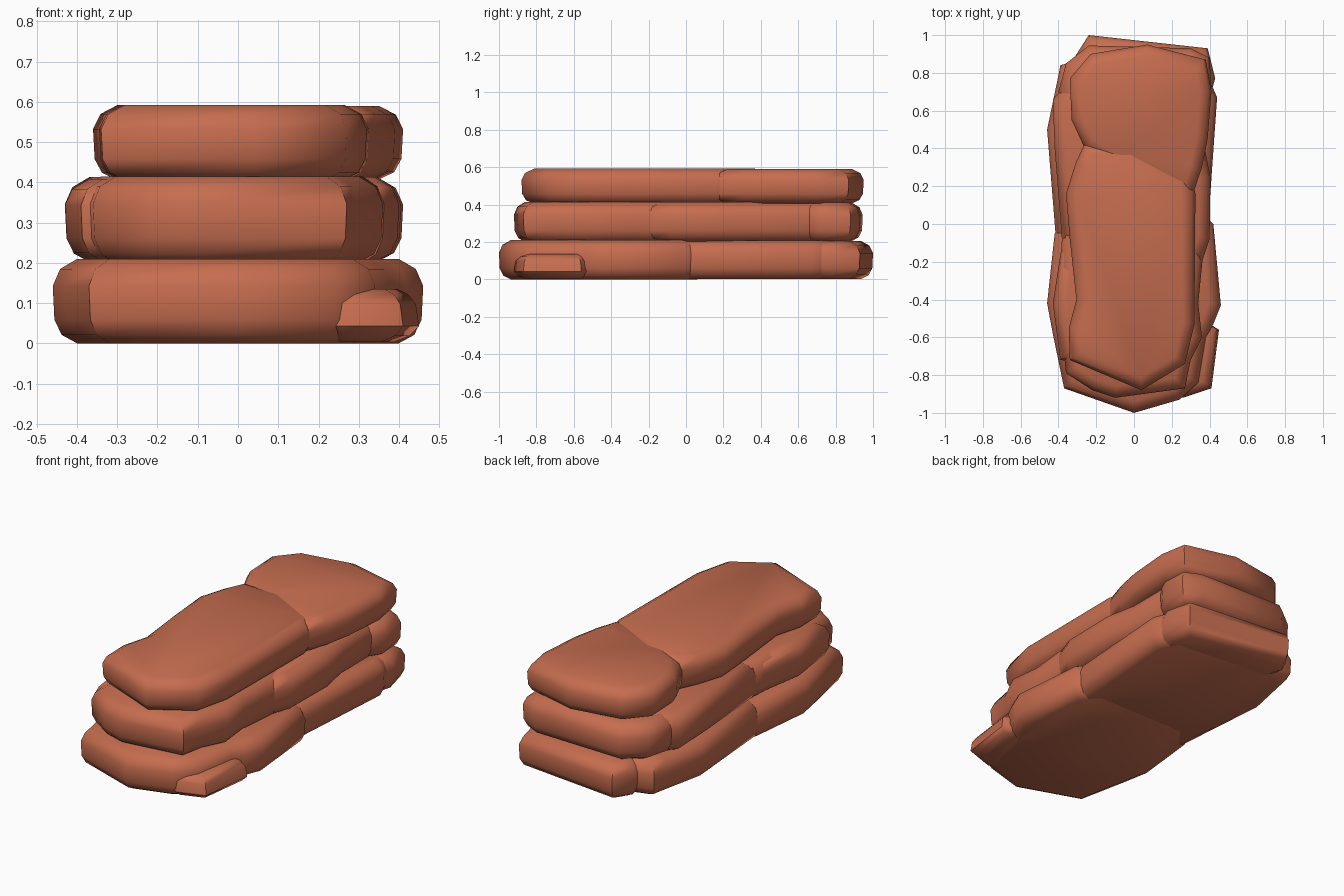
import bpy, bmesh, math
from mathutils import Vector

if "Cube" in bpy.data.objects:
    bpy.data.objects.remove(bpy.data.objects["Cube"])

clay = bpy.data.materials.new("terracotta rock")
clay.diffuse_color = (0.56, 0.152, 0.078, 1)
clay.use_nodes = True
clay.node_tree.nodes["Principled BSDF"].inputs["Base Color"].default_value = clay.diffuse_color

# Side profile: (height fraction, inward offset)
ROUNDED = [(0, .06), (.1, .022), (.28, .004), (.68, 0), (.88, .018), (1, .06)]
LOW = [(0, .06), (.12, .022), (.3, .0), (.72, .008), (.9, .025), (1, .05)]


def inset(pts, d):
    """Move each outline corner inwards by d along its mitre."""
    out = []
    n = len(pts)
    for i in range(n):
        p, a, b = Vector(pts[i]), Vector(pts[i - 1]), Vector(pts[(i + 1) % n])
        e1, e2 = (p - a).normalized(), (b - p).normalized()
        n1, n2 = Vector((-e1.y, e1.x)), Vector((-e2.y, e2.x))
        m = (n1 + n2).normalized()
        out.append(p + m * d / max(.75, m.dot(n1)))
    return out


def stone(name, pts, z0, z1, profile=ROUNDED):
    """Loft a counter-clockwise outline into a slab with worn edges."""
    bm = bmesh.new()
    rings = [[bm.verts.new((p.x, p.y, z0 + (z1 - z0) * f)) for p in inset(pts, d)]
             for f, d in profile]
    n = len(pts)
    for lo, hi in zip(rings, rings[1:]):
        for i in range(n):
            j = (i + 1) % n
            bm.faces.new((lo[i], lo[j], hi[j], hi[i]))
    bm.faces.new(rings[0][::-1])
    bm.faces.new(rings[-1])
    mesh = bpy.data.meshes.new(name)
    bm.to_mesh(mesh)
    bm.free()
    mesh.materials.append(clay)
    ob = bpy.data.objects.new(name, mesh)
    bpy.context.collection.objects.link(ob)
    bpy.context.view_layer.objects.active = ob
    ob.select_set(True)
    bpy.ops.object.shade_smooth_by_angle(angle=math.radians(50))
    ob.select_set(False)


# Bottom layer
stone("bottom_front_stone", [
    (-.37, -.87), (0, -1), (.24, -.93), (.34, -.84), (.38, -.6), (.42, -.53), (.46, -.43),
    (.42, .0), (.3, .12), (-.3, .12), (-.42, -.05), (-.46, -.42), (-.43, -.58)], 0, .21)
stone("bottom_back_stone", [
    (-.41, -.12), (.36, -.1), (.395, .03), (.44, .67), (.41, .74), (.36, .82), (-.26, .88),
    (-.39, .84), (-.41, .74), (-.46, .5)], 0.002, .208)
stone("bottom_rear_corner_stone", [
    (-.25, .6), (.38, .6), (.43, .77), (.39, .93), (-.24, 1), (-.31, .89)], 0.003, .205)
stone("bottom_ledge_stone", [
    (.18, -.88), (.26, -.92), (.41, -.87), (.45, -.56), (.32, -.48)], 0.003, .135, LOW)

# Middle layer
stone("middle_front_stone", [
    (-.36, -.79), (-.22, -.88), (-.1, -.92), (.27, -.87), (.3, -.72), (.36, -.6),
    (.34, -.42), (.37, -.12), (.3, .05), (-.3, .05), (-.38, -.05), (-.4, -.4)], .2, .415)
stone("middle_centre_stone", [
    (-.38, -.1), (.36, -.2), (.4, -.08), (.405, .25), (.37, .42), (.37, .66),
    (.3, .8), (-.3, .8), (-.43, .66), (-.42, .4)], .202, .413)
stone("middle_back_stone", [
    (-.3, .5), (.33, .6), (.41, .72), (.4, .88), (.3, .93), (-.24, .945),
    (-.36, .85), (-.4, .7)], .204, .411)
stone("middle_left_stone", [
    (-.39, -.72), (-.2, -.74), (-.2, -.1), (-.38, -.1), (-.43, -.42)], .204, .408)

# Top layer
stone("top_front_slab", [
    (-.34, -.72), (.04, -.88), (.27, -.74), (.32, -.53), (.325, .16), (.3, .26),
    (0, .42), (-.26, .43), (-.31, .32), (-.36, .16), (-.34, -.08), (-.305, -.4), (-.345, -.55)], .405, .592)
stone("top_back_slab", [
    (-.26, .4), (-.1, .3), (.31, .15), (.36, .3), (.39, .45), (.41, .7), (.38, .87), (.07, .95),
    (-.23, .9), (-.34, .77), (-.33, .55)], .407, .59)
